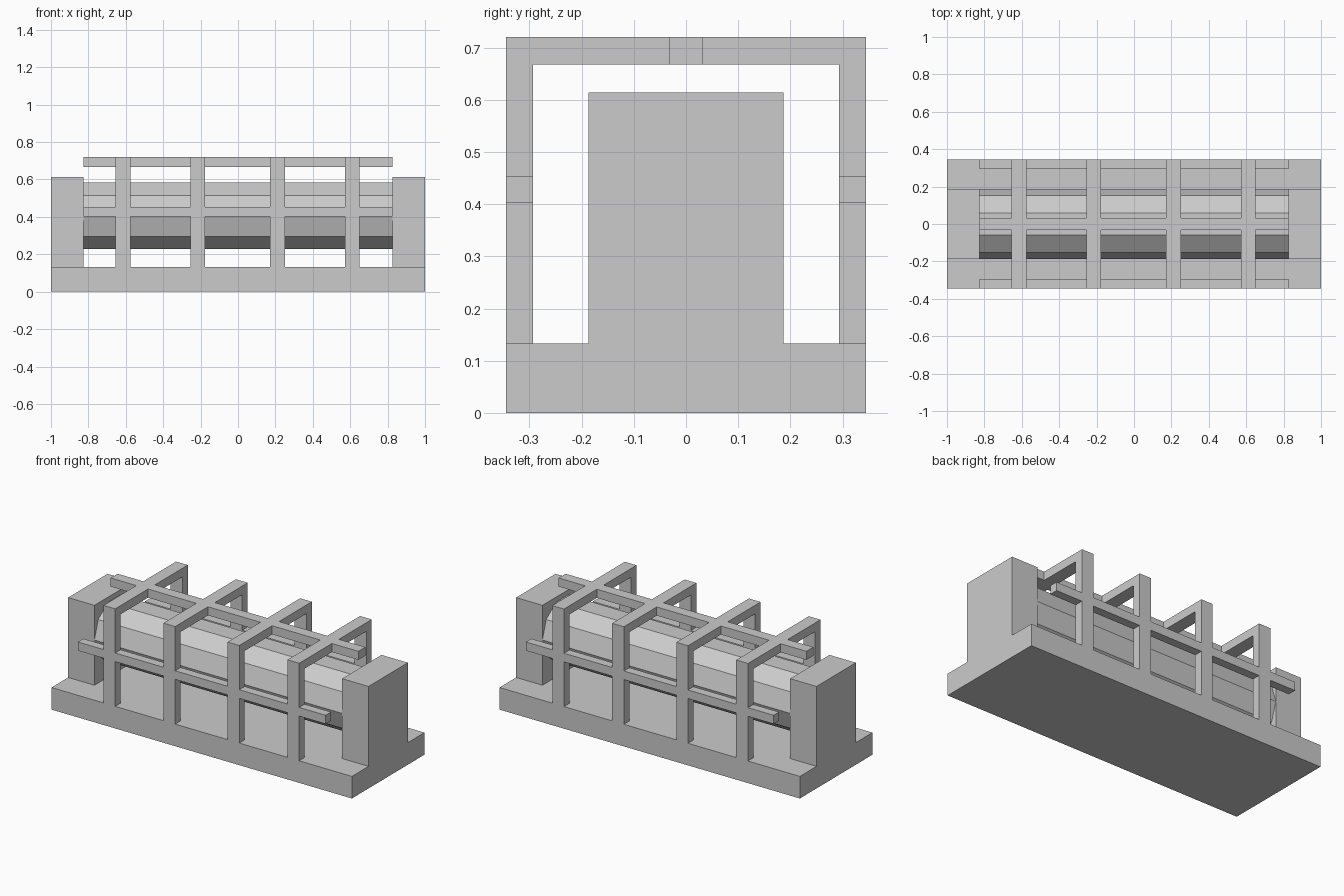
import bpy
import math

cube = bpy.data.objects.get("Cube")
if cube:
    bpy.data.objects.remove(cube, do_unlink=True)

grey = bpy.data.materials.new("light grey")
grey.use_nodes = True
colour = (0.6, 0.6, 0.6, 1)
grey.diffuse_color = colour
grey.node_tree.nodes["Principled BSDF"].inputs["Base Color"].default_value = colour


def box(name, x, y, z):
    """Box from (min, max) ranges on each axis."""
    ranges = (x, y, z)
    bpy.ops.mesh.primitive_cube_add(size=1, location=[(a + b) / 2 for a, b in ranges])
    obj = bpy.context.object
    obj.name = name
    obj.scale = [b - a for a, b in ranges]
    bpy.ops.object.transform_apply(location=False, rotation=False, scale=True)
    obj.data.materials.append(grey)
    return obj


BASE_TOP, TOP = 0.133, 0.72
HALF_Y, BAR = 0.345, 0.052
INNER_Y = HALF_Y - BAR
BLOCK_X = 0.825

# Base slab and end blocks
box("base", (-1, 1), (-HALF_Y, HALF_Y), (0, BASE_TOP))
box("left_end_block", (BLOCK_X, 1), (-0.187, 0.187), (BASE_TOP, 0.614))
box("right_end_block", (-1, -BLOCK_X), (-0.187, 0.187), (BASE_TOP, 0.614))

# Ten-sided drum between the end blocks, flat side up
bpy.ops.mesh.primitive_cylinder_add(vertices=10, radius=0.187, depth=2 * BLOCK_X,
                                    location=(0, 0, 0.405), rotation=(0, math.pi / 2, 0))
drum = bpy.context.object
drum.name = "drum"
drum.data.materials.append(grey)
# Primitive vertices start on local +y, so the corners already point to front and back
bpy.ops.object.transform_apply(location=False, rotation=True, scale=False)

# Cage hoops: two posts and a cross beam each
for i, x in enumerate((-0.615, -0.216, 0.211, 0.61), 1):
    span = (x - 0.039, x + 0.039)
    box(f"front_post_{i}", span, (-HALF_Y, -INNER_Y), (BASE_TOP, TOP))
    box(f"back_post_{i}", span, (INNER_Y, HALF_Y), (BASE_TOP, TOP))
    box(f"cross_beam_{i}", span, (-INNER_Y, INNER_Y), (TOP - BAR, TOP))

# Long rails tying the hoops together
rail = (-BLOCK_X, BLOCK_X)
box("front_rail", rail, (-HALF_Y, -INNER_Y), (0.402, 0.454))
box("back_rail", rail, (INNER_Y, HALF_Y), (0.402, 0.454))
box("top_rail", rail, (-0.033, 0.033), (TOP - BAR, TOP))
